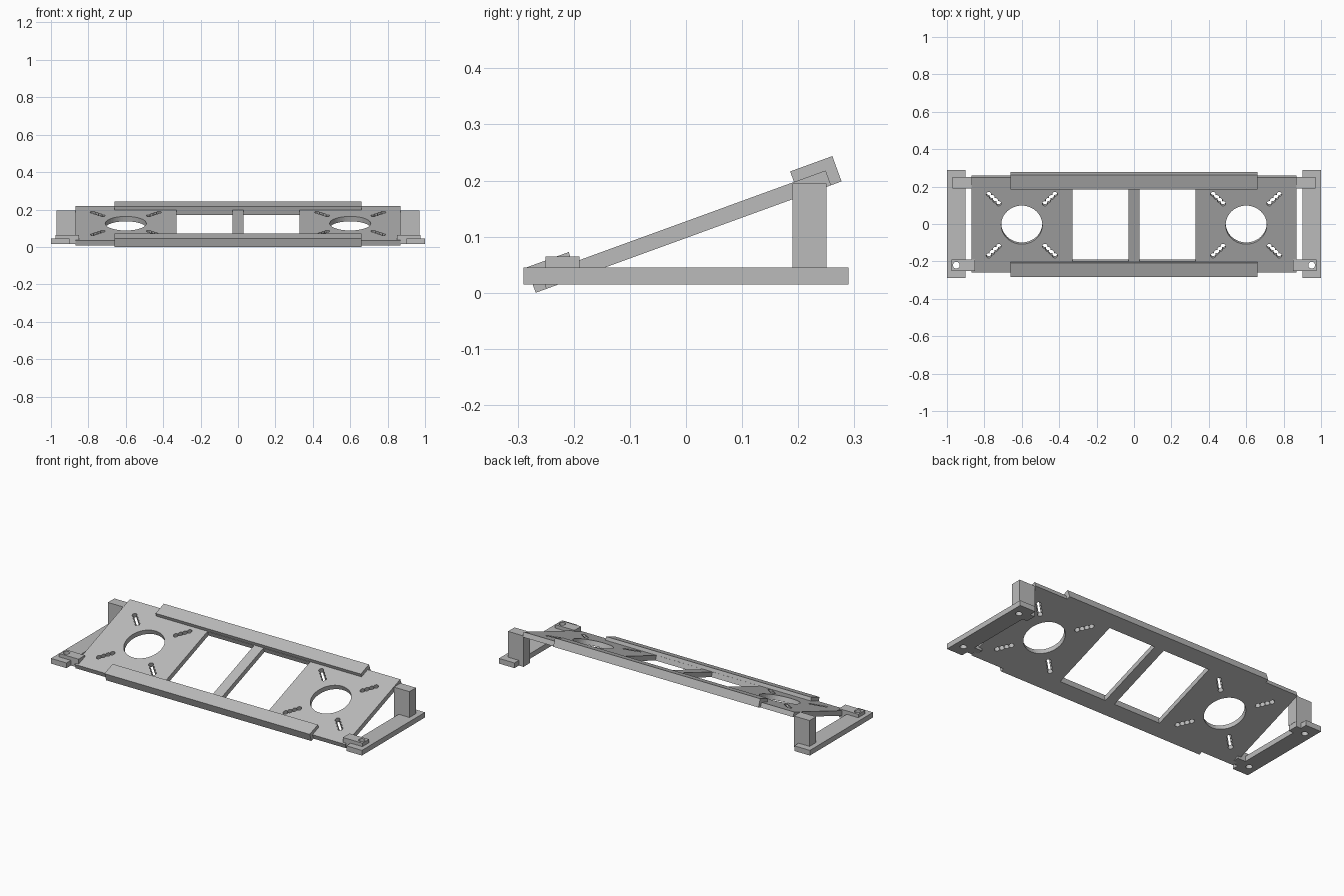
import bpy, bmesh, math
from mathutils import Matrix, Vector

cube = bpy.data.objects.get("Cube")
if cube:
    bpy.data.objects.remove(cube, do_unlink=True)

grey = bpy.data.materials.new("light_grey")
grey.use_nodes = True
grey.diffuse_color = (0.5, 0.5, 0.5, 1)
bsdf = next(n for n in grey.node_tree.nodes if n.type == 'BSDF_PRINCIPLED')
bsdf.inputs["Base Color"].default_value = grey.diffuse_color


def rect(x0, x1, y0, y1):
    return [(x0, y0), (x1, y0), (x1, y1), (x0, y1)]


def circle(cx, cy, r, n):
    return [(cx + r * math.cos(math.tau * i / n), cy + r * math.sin(math.tau * i / n))
            for i in range(n)]


def scalloped_slot(cx, cy, angle, count=4, pitch=0.025, r=0.0138):
    """Outline of a row of overlapping drill holes along a direction."""
    centres = [(i - (count - 1) / 2) * pitch for i in range(count)]
    upper = []
    for c in centres:
        first, last = c == centres[0], c == centres[-1]
        lens = math.acos(pitch / 2 / r)
        a0 = math.pi if first else math.pi - lens
        a1 = 0 if last else lens
        steps = 6
        for k in range(steps + (1 if last else 0)):
            a = a0 + (a1 - a0) * k / steps
            upper.append((c + r * math.cos(a), r * math.sin(a)))
    lower = [(s, -h) for s, h in reversed(upper[1:-1])]
    ca, sa = math.cos(angle), math.sin(angle)
    return [(cx + s * ca - h * sa, cy + s * sa + h * ca) for s, h in upper + lower]


def prism(name, loops, z0, z1, matrix=Matrix()):
    """Extrude an outline (first loop) with holes (other loops) from z0 to z1."""
    bm = bmesh.new()
    for loop in loops:
        vs = [bm.verts.new((x, y, z0)) for x, y in loop]
        for a, b in zip(vs, vs[1:] + vs[:1]):
            bm.edges.new((a, b))
    bmesh.ops.triangle_fill(bm, use_beauty=True, edges=bm.edges[:], normal=Vector((0, 0, 1)))
    ext = bmesh.ops.extrude_face_region(bm, geom=bm.faces[:], use_keep_orig=True)
    top = [g for g in ext["geom"] if isinstance(g, bmesh.types.BMVert)]
    bmesh.ops.translate(bm, verts=top, vec=(0, 0, z1 - z0))
    bm.transform(matrix)
    bmesh.ops.recalc_face_normals(bm, faces=bm.faces[:])
    mesh = bpy.data.meshes.new(name)
    bm.to_mesh(mesh)
    bm.free()
    mesh.materials.append(grey)
    obj = bpy.data.objects.new(name, mesh)
    bpy.context.collection.objects.link(obj)
    return obj


# Sloping frame of reference shared by the panel and its rails
tilt = (Matrix.Translation((0, 0, 0.0975)) @ Matrix.Rotation(math.radians(20), 4, 'X')
        @ Matrix.Translation((0, 0.005, 0)))
along_x = Matrix(((0, 0, 1, 0), (1, 0, 0, 0), (0, 1, 0, 0), (0, 0, 0, 1)))
thick = 0.028

# Sloping panel with windows, fan holes and scalloped slots
holes = []
for side in (-1, 1):
    holes.append(rect(*sorted((side * 0.03, side * 0.33)), -0.208, 0.208))
    holes.append(circle(side * 0.6, 0, 0.11, 48))
    for sx in (-1, 1):
        for sy in (-1, 1):
            holes.append(scalloped_slot(side * 0.6 + sx * 0.15, sy * 0.148,
                                        sx * sy * math.pi / 4))
prism("sloping_panel", [rect(-0.87, 0.87, -0.27, 0.27)] + holes, 0, thick, tilt)

# Lipped rails wrapped over the front and back edges of the panel
for name, s in (("front_rail", -1), ("back_rail", 1)):
    profile = [(s * 0.21, thick), (s * 0.27, thick), (s * 0.27, 0),
               (s * 0.29, 0), (s * 0.29, 0.048), (s * 0.21, 0.048)]
    prism(name, [profile], -0.66, 0.66, tilt @ along_x)

# End stands: foot bar with inner tabs, back post and front clamp block
for name, s in (("left", 1), ("right", -1)):
    flip = Matrix.Diagonal((s, 1, 1, 1))
    foot = [(1, -0.29), (1, 0.29), (0.9, 0.29), (0.9, 0.25), (0.87, 0.25),
            (0.87, 0.19), (0.9, 0.19), (0.9, -0.19), (0.85, -0.19),
            (0.85, -0.25), (0.9, -0.25), (0.9, -0.29)]
    bolt = [circle(0.95, y, 0.018, 24) for y in (-0.22, 0.22)]
    prism(name + "_foot_bar", [foot] + bolt, 0.015, 0.045, flip)
    prism(name + "_back_post", [rect(0.869, 0.97, 0.19, 0.25)], 0.045, 0.195, flip)
    prism(name + "_front_block", [rect(0.85, 0.975, -0.25, -0.19), bolt[0]],
          0.045, 0.065, flip)
